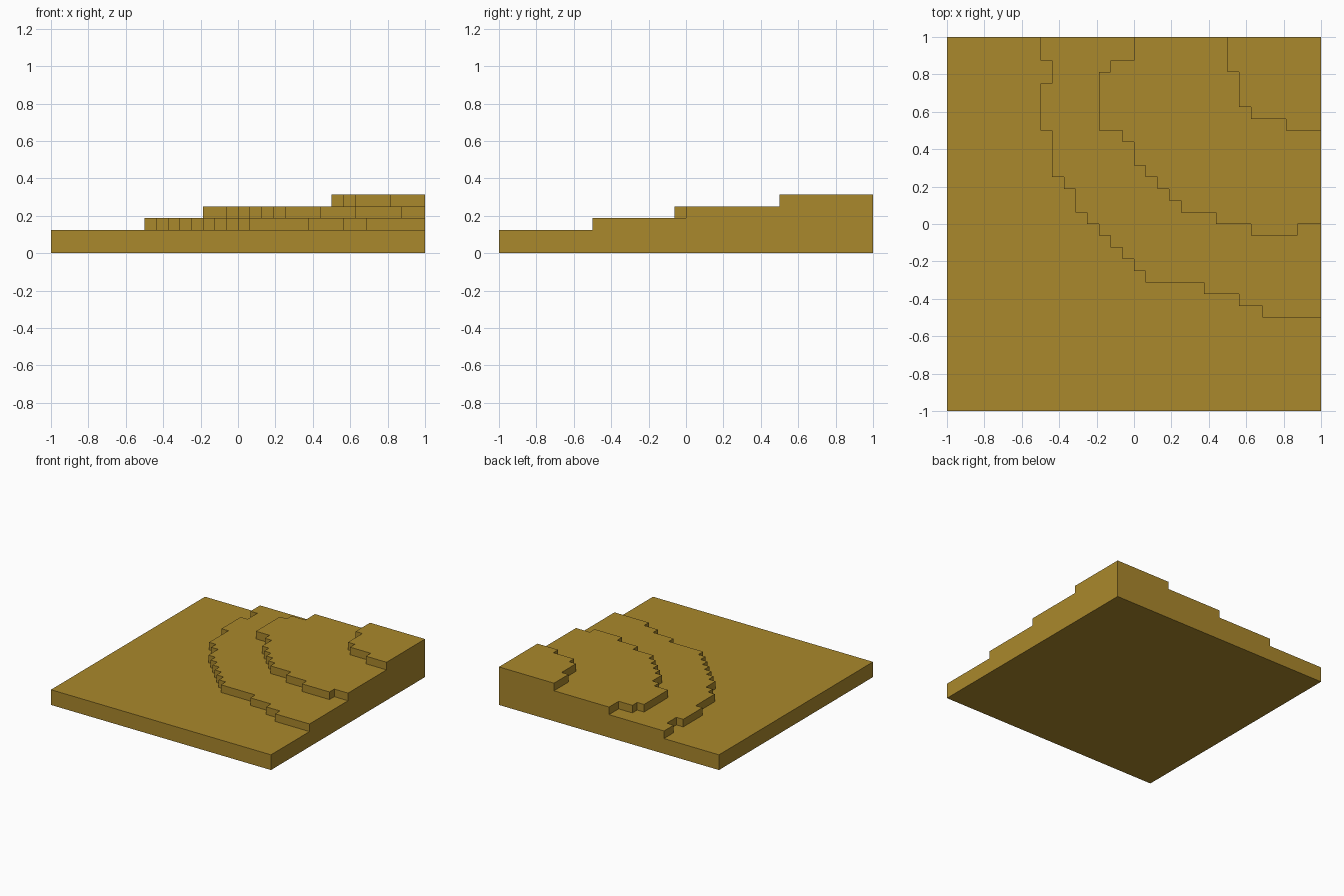
import bpy
import bmesh

cube = bpy.data.objects.get("Cube")
if cube:
    bpy.data.objects.remove(cube, do_unlink=True)

U = 1 / 16  # grid unit of the terrain cells

# Single earth colour
earth = bpy.data.materials.new("ochre_earth")
earth.use_nodes = True
colour = (0.402, 0.246, 0.025, 1.0)
earth.diffuse_color = colour
bsdf = next(n for n in earth.node_tree.nodes if n.type == 'BSDF_PRINCIPLED')
bsdf.inputs["Base Color"].default_value = colour
bsdf.inputs["Roughness"].default_value = 0.9


def stepped_path(x, runs, y=16):
    """Walk from the back edge to the right edge, alternating y and x moves."""
    points = [(x, y)]
    for i, run in enumerate(runs):
        if i % 2:
            x += run
        else:
            y += run
        points.append((x, y))
    return points


# Front-left border of each level, lowest first; the last is the back right corner
borders = [
    stepped_path(-16, [-32, 32]),
    stepped_path(-8, [-2, 1, -2, -1, -4, 1, -4, 1, -1, 1, -2, 1, -1, 1, -1, 1,
                      -1, 1, -1, 1, -1, 1, -1, 5, -1, 3, -1, 2, -1, 5]),
    stepped_path(0, [-2, -2, -1, -1, -5, 2, -1, 1, -2, 1, -1, 1, -1, 1, -1, 1,
                     -1, 3, -1, 3, -1, 4, 1, 2]),
    stepped_path(8, [-3, 1, -3, 1, -1, 3, -1, 3]),
    [(16, 16)],
]
levels = [0, 2, 3, 4, 5]  # ground, then the top of each terrace

bm = bmesh.new()


def add_face(points):
    bm.faces.new([bm.verts.new((x * U, y * U, z * U)) for x, y, z in points])


right_wall = [(16, 16, 0)]
back_wall = [(16, 16, 0)]
for k in range(4):
    low, high = levels[k], levels[k + 1]
    path = borders[k]
    # Flat tread between this border and the next
    add_face([(x, y, high) for x, y in path + borders[k + 1][::-1]])
    # Stepped riser along the border
    for (ax, ay), (bx, by) in zip(path, path[1:]):
        add_face([(ax, ay, low), (bx, by, low), (bx, by, high), (ax, ay, high)])
    # Staircase outline of the two straight outer walls
    back_wall += [(*path[0], low), (*path[0], high)]
    right_wall += [(*path[-1], low), (*path[-1], high)]

# Outer walls and underside
add_face(right_wall + [(16, 16, 5)])
add_face(back_wall + [(16, 16, 5)])
add_face([(-16, -16, 0), (-16, 16, 0), (16, 16, 0), (16, -16, 0)])

bmesh.ops.remove_doubles(bm, verts=bm.verts[:], dist=0.001)
bmesh.ops.recalc_face_normals(bm, faces=bm.faces[:])

mesh = bpy.data.meshes.new("terraced_hill_corner")
bm.to_mesh(mesh)
bm.free()
mesh.materials.append(earth)
hill = bpy.data.objects.new("terraced_hill_corner", mesh)
bpy.context.collection.objects.link(hill)
